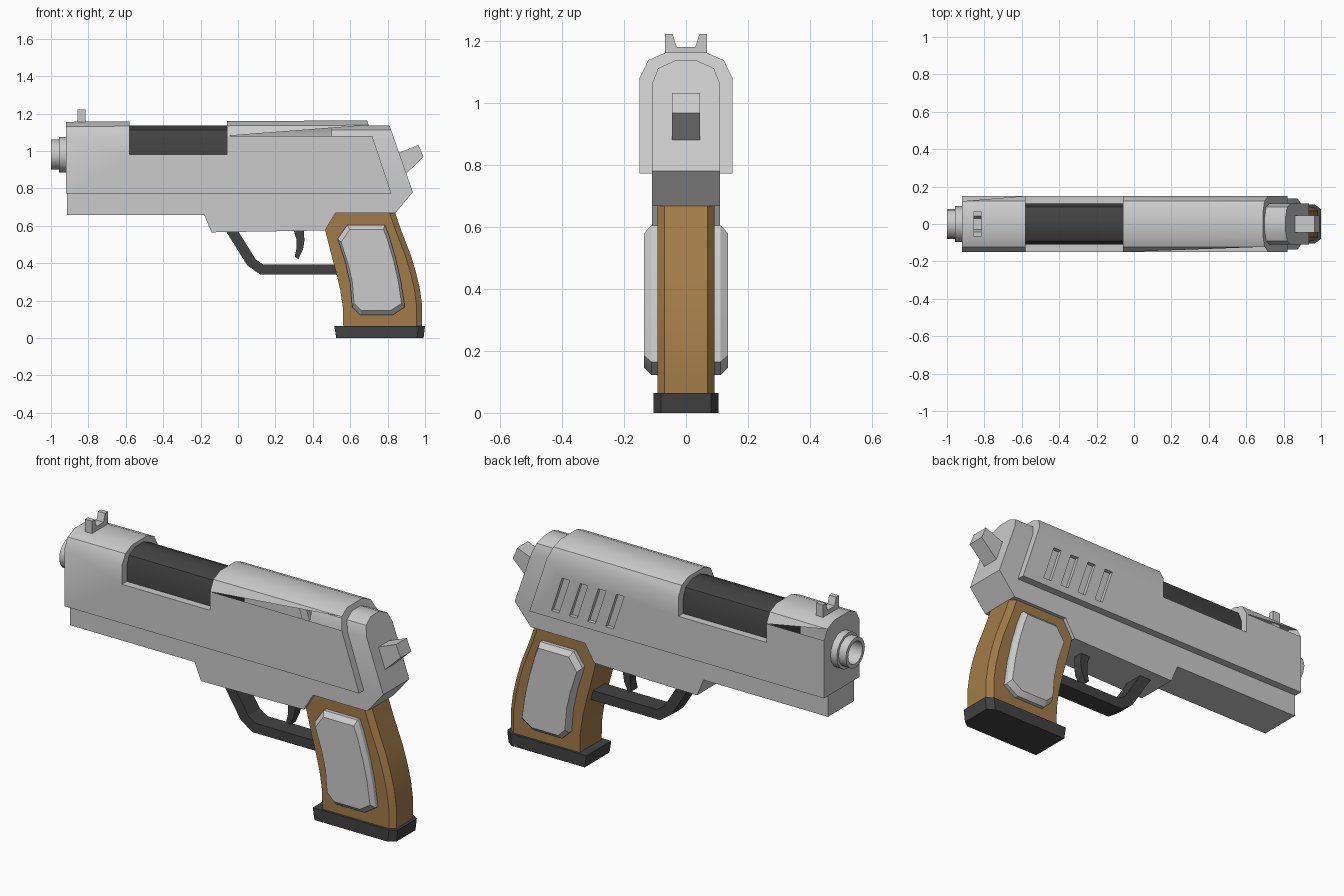
import bpy, bmesh, math

if "Cube" in bpy.data.objects:
    bpy.data.objects.remove(bpy.data.objects["Cube"])


def material(name, rgb):
    m = bpy.data.materials.new(name)
    m.diffuse_color = (*rgb, 1)
    m.use_nodes = True
    m.node_tree.nodes["Principled BSDF"].inputs["Base Color"].default_value = m.diffuse_color
    return m


WOOD = material("wood", (0.36, 0.2, 0.065))
DARK = material("dark_metal", (0.055, 0.055, 0.055))


def loft(name, loops, mat=None, smooth=None):
    """Skin a list of equal-length point loops and cap both ends."""
    bm = bmesh.new()
    rings = [[bm.verts.new(p) for p in loop] for loop in loops]
    n = len(rings[0])
    for a, b in zip(rings, rings[1:]):
        for i in range(n):
            j = (i + 1) % n
            bm.faces.new((a[i], a[j], b[j], b[i]))
    bm.faces.new(rings[0])
    bm.faces.new(rings[-1])
    bmesh.ops.recalc_face_normals(bm, faces=bm.faces)
    me = bpy.data.meshes.new(name)
    bm.to_mesh(me)
    bm.free()
    ob = bpy.data.objects.new(name, me)
    bpy.context.collection.objects.link(ob)
    if mat:
        me.materials.append(mat)
    if smooth:
        shade(ob, smooth)
    return ob


def activate(ob):
    bpy.ops.object.select_all(action='DESELECT')
    ob.select_set(True)
    bpy.context.view_layer.objects.active = ob


def shade(ob, degrees):
    activate(ob)
    bpy.ops.object.shade_smooth_by_angle(angle=math.radians(degrees))


def side_prism(name, poly, y0, y1, mat=None):
    """Extrude an x-z outline along y."""
    return loft(name, [[(x, y, z) for x, z in poly] for y in (y0, y1)], mat)


def long_prism(name, half, start, end, mat=None):
    """Extrude a mirrored y-z section along x; start and end give x for each z."""
    sec = half + [(-y, z) for y, z in reversed(half)]
    return loft(name, [[(f(z), y, z) for y, z in sec] for f in (start, end)], mat)


def cut(ob, cutter):
    activate(ob)
    mod = ob.modifiers.new("cut", 'BOOLEAN')
    mod.object = cutter
    mod.solver = 'EXACT'
    bpy.ops.object.modifier_apply(modifier=mod.name)
    bpy.data.objects.remove(cutter)


# Slide with slanted rear, ejection opening and slots on the back side only
slide = long_prism("slide", [(0.15, 0.772), (0.15, 1.08), (0.122, 1.138), (0.065, 1.163)],
                   lambda z: -0.92, lambda z: 0.82 - (z - 0.772) / 3)
for v in slide.data.vertices:
    if v.co.z > 1.1 and v.co.x < 0:
        v.co.z -= 0.007
cut(slide, side_prism("opening_cutter", [(-0.58, 0.98), (-0.06, 0.98), (-0.06, 1.3), (-0.58, 1.3)], -0.3, 0.3))
for i in range(4):
    x = 0.69 - i * 0.107
    cut(slide, side_prism("slot_cutter", [(x, 0.81), (x - 0.045, 0.81), (x - 0.108, 1.0), (x - 0.063, 1.0)],
                          0.13, 0.2))
shade(slide, 32)

# Inner barrel seen through the opening, and the frame block behind the slide
inner = [(0.11, 1.06), (0.09, 1.112), (0.035, 1.137)]
barrel = long_prism("inner_barrel", [(0.11, 0.9)] + inner, lambda z: -0.6, lambda z: -0.04, DARK)
rear = long_prism("rear_frame", [(0.11, 0.78)] + inner, lambda z: 0.5, lambda z: 0.935 - (z - 0.78) * 0.35)
shade(barrel, 40)
shade(rear, 32)

# Lower frame
side_prism("lower_frame", [(-0.915, 0.78), (-0.915, 0.657), (-0.18, 0.657), (-0.142, 0.565), (0.465, 0.575),
                           (0.52, 0.667), (0.84, 0.667), (0.935, 0.78)], -0.11, 0.11)

# Muzzle, turned around the x axis
profile = [(-0.9, 0.095), (-0.957, 0.095), (-0.957, 0.08), (-1, 0.08), (-1, 0.06), (-0.925, 0.058)]
angles = [math.tau * i / 16 for i in range(16)]
loft("muzzle", [[(x, r * math.cos(a), 0.98 + r * math.sin(a)) for a in angles] for x, r in profile], smooth=30)

# Notched sight
long_prism("sight", [(0.067, 1.14), (0.067, 1.222), (0.043, 1.222), (0.03, 1.18)],
           lambda z: -0.857, lambda z: -0.815)

# Hammer
side_prism("hammer", [(0.82, 0.974), (0.965, 1.032), (0.992, 0.968), (0.895, 0.875), (0.84, 0.875)],
           -0.045, 0.045)

# Trigger guard and trigger
side_prism("trigger_guard", [(-0.07, 0.58), (0.05, 0.388), (0.118, 0.34), (0.56, 0.34), (0.56, 0.392),
                             (0.137, 0.392), (0.095, 0.42), (-0.005, 0.58)], -0.05, 0.05, DARK)
side_prism("trigger", [(0.293, 0.59), (0.312, 0.53), (0.313, 0.48), (0.303, 0.435), (0.323, 0.422),
                       (0.348, 0.475), (0.355, 0.52), (0.352, 0.59)], -0.025, 0.025, DARK)

# Wooden grip with bevelled back, lofted from rows of (z, front x, back x)
rows = [(0.67, 0.523, 0.84), (0.577, 0.466, 0.872), (0.44, 0.50, 0.925), (0.35, 0.525, 0.952),
        (0.26, 0.546, 0.973), (0.17, 0.56, 0.985), (0.06, 0.563, 0.985)]
loft("grip", [[(f, -0.092, z), (b - 0.03, -0.092, z), (b, -0.07, z),
               (b, 0.07, z), (b - 0.03, 0.092, z), (f, 0.092, z)] for z, f, b in rows], WOOD, 30)

# Grip panels, raised with a tapered rim
panel = [(0.585, 0.605), (0.785, 0.605), (0.81, 0.54), (0.845, 0.42), (0.872, 0.3), (0.892, 0.165), (0.825, 0.122),
         (0.655, 0.122), (0.61, 0.165), (0.6, 0.29), (0.575, 0.4), (0.533, 0.53)]
cx, cz = 0.715, 0.36
for side, label in ((-1, "front"), (1, "back")):
    loft(label + "_grip_panel",
         [[(cx + (x - cx) * s, side * y, cz + (z - cz) * s) for x, z in panel]
          for y, s in ((0.08, 1), (0.112, 1), (0.135, 0.9))], smooth=30)

# Magazine base
loft("magazine_base", [[(f, -0.105, z), (b - 0.035, -0.105, z), (b, -0.08, z),
                        (b, 0.08, z), (b - 0.035, 0.105, z), (f, 0.105, z)]
                       for z, f, b in ((0, 0.525, 0.992), (0.064, 0.515, 1.0))], DARK)
